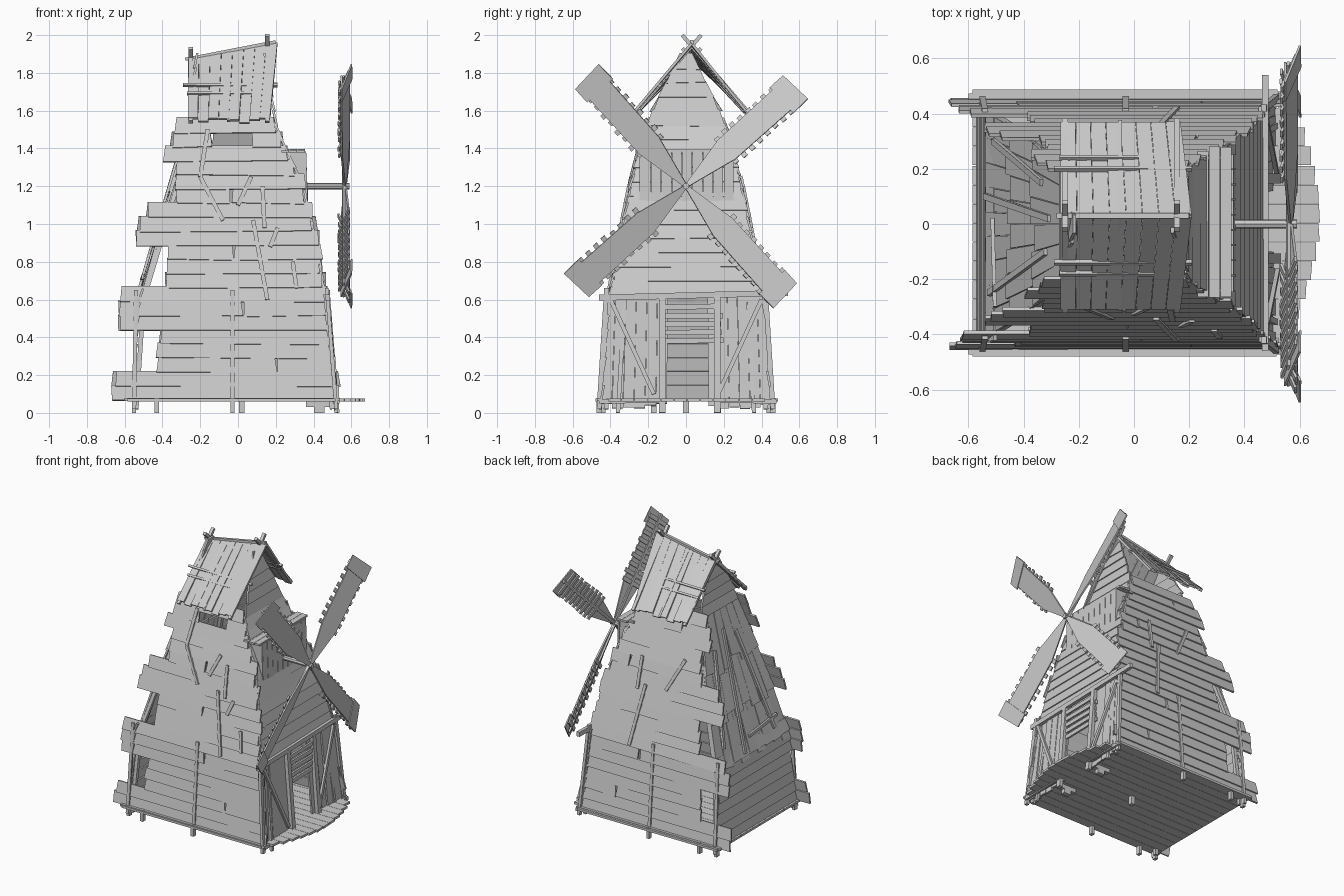
import bpy, bmesh, math, random
from mathutils import Vector as V

if "Cube" in bpy.data.objects:
    bpy.data.objects.remove(bpy.data.objects["Cube"])
random.seed(4)
R = random.uniform

def interp(tab, z):
    for (a, p), (b, q) in zip(tab, tab[1:]):
        if z <= b:
            return p + (q - p) * (z - a) / (b - a)
    return tab[-1][1]

# body profile by height: half depth, right wall, left wall, long plank ends
YW = lambda z: interp([(0, .445), (.6, .405), (.9, .35), (1.2, .29), (1.55, .20), (1.92, .02)], z)
XR = lambda z: interp([(0, .52), (.6, .46), (.9, .41), (1.2, .34), (1.5, .2), (1.95, .13)], z)
XL = lambda z: interp([(0, -.56), (.6, -.52), (.9, -.43), (1.35, -.3), (1.55, -.25), (1.95, -.21)], z)
XLONG = lambda z: interp([(0, -.68), (.55, -.63), (1.0, -.52), (1.4, -.38), (1.6, -.29)], z)

class Part:
    """Collects boards and beams into one mesh object."""
    def __init__(self, name):
        self.name, self.bm = name, bmesh.new()

    def board(self, a, b, c, d, t=.012):
        a, b, c, d = map(V, (a, b, c, d))
        n = (c - a).cross(d - b).normalized() * t / 2
        lo = [self.bm.verts.new(p - n) for p in (a, b, c, d)]
        hi = [self.bm.verts.new(p + n) for p in (a, b, c, d)]
        self.bm.faces.new(lo[::-1])
        self.bm.faces.new(hi)
        for i in range(4):
            j = (i + 1) % 4
            self.bm.faces.new((lo[i], lo[j], hi[j], hi[i]))

    def beam(self, p, q, w=.022, t=.02, face=(0, 1, 0)):
        p, q = V(p), V(q)
        s = (q - p).cross(V(face)).normalized() * w / 2
        self.board(p - s, p + s, q + s, q - s, t)

    def done(self):
        bmesh.ops.recalc_face_normals(self.bm, faces=self.bm.faces)
        me = bpy.data.meshes.new(self.name)
        self.bm.to_mesh(me)
        self.bm.free()
        ob = bpy.data.objects.new(self.name, me)
        bpy.context.collection.objects.link(ob)
        return ob

# floor with rounded porch end
floor = Part("floor")
n = 14
for i in range(n):
    y0, y1 = -.48 + i * .97 / n, -.48 + (i + 1) * .97 / n - .002
    m = (y0 + y1) / 2
    x1 = .67 - .62 * (m - .03) ** 2 if abs(m) < .44 else .52
    floor.board((-.585, y0, .067), (x1 + R(-.006, .006), y0, .067), (x1, y1, .067), (-.585, y1, .067), .016)
floor.done()

# feet and skids under the floor
feet = Part("feet")
for x, y in ((-.55, -.44), (-.55, .44), (-.43, -.46), (-.43, .46), (-.03, -.46), (-.03, .46)):
    feet.beam((x, y, 0), (x, y, .08), .022, .03)
for y in (-.17, .17):
    feet.beam((.43, y, 0), (.43, y, .06), .055, .03)
    feet.beam((.36, y, .045), (.5, y, .045), .03, .03)
feet.beam((.02, 0, 0), (.02, 0, .06), .03, .03)
for s in (-1, 1):
    feet.beam((-.6, s * .462, .07), (.54, s * .462, .07), .016, .02)
feet.done()

# front and back walls: staggered overlapping planks with a window gap near the top
for s, name in ((-1, "front_wall"), (1, "back_wall")):
    w = Part(name)
    h = .0745
    for i in range(20):
        z0 = .065 + i * h
        z1 = z0 + h + .008
        zm = z0 + h / 2
        long = any(a < zm < b for a, b in ((0, .22), (.44, .66), (.88, 1.11), (1.33, 1.52)))
        l = (XLONG(zm) + R(-.01, .025)) if long else -.455 + .1 * zm + R(-.01, .01)
        r = XR(zm) + R(-.005, .035)
        spans = [(l, r)]
        if s < 0 and 1.38 < zm < 1.5:
            spans = [(l, -.14), (.07, r)]
        elif i % 4 == 2:
            c = R(-.15, .25)
            spans = [(l, c), (c + .004, r)]
        for a, b in spans:
            e0, e1 = R(-.008, .008), R(-.008, .008)
            yb, yt = s * (YW(z0) + .009), s * YW(min(z1, 1.56))
            w.board((a + e0, yb, z0 + e1 * .6), (b - e0, yb, z0 - e1 * .6),
                    (b - .008, yt, z1), (a + .004, yt, z1))
    w.done()

    # battens and loose repair strips on this wall
    b = Part(name.replace("wall", "battens"))
    strips = [(-.03, .02, -.03, .65), (-.55, .02, -.54, .65), (.08, 1.02, .155, .6), (-.2, 1.25, -.08, 1.02),
              (.13, 1.2, .14, .98), (.21, .98, .17, .88), (-.16, 1.5, -.2, 1.25), (.29, .8, .31, .66),
              (0, 1.1, .07, 1.25)]
    for x0, z0, x1, z1 in strips[:9 if s < 0 else 5]:
        b.beam((x0, s * (YW(z0) + .016), z0), (x1, s * (YW(z1) + .016), z1), .022, .012)
    b.done()

# corner posts following the bent wall profile
posts = Part("corner_posts")
for s in (-1, 1):
    for X in (XL, XR):
        zs = (.02, .6, .9, 1.2, 1.52)
        for a, b in zip(zs, zs[1:]):
            k = .02 if X is XL else -.02
            posts.beam((X(a) + k, s * (YW(a) - .02), a), (X(b) + k, s * (YW(b) - .02), b), .024, .024)
posts.done()

# left wall: horizontal planks below, upright planks above
left = Part("left_wall")
for i in range(8):
    z0 = .065 + i * .073
    z1 = z0 + .082
    y0, y1 = -YW(z0) - R(-.02, .02), YW(z0) + R(-.02, .02)
    left.board((XL(z0) - .010, y0, z0), (XL(z0) - .010, y1, z0 + R(-.006, .006)), (XL(z1), y1, z1), (XL(z1), y0, z1))
for za, zb, n in ((.58, .93, 9), (.9, 1.23, 8), (1.2, 1.54, 6)):
    for i in range(n):
        a, c = -1 + 2 * i / n, -1 + 2 * (i + .97) / n
        z0, z1 = za - R(0, .07), zb + R(-.01, .02)
        left.board((XL(z0) - .010, a * YW(z0), z0), (XL(z0) - .010, c * YW(z0), z0 + R(-.015, .015)),
                   (XL(z1), c * YW(z1), z1), (XL(z1), a * YW(z1), z1))
for a, za, c, zc in ((-.25, .65, -.1, 1.35), (.1, .6, .02, 1.4), (.3, .7, .15, 1.3), (-.3, .72, .02, .69)):
    left.beam((XL(za) - .02, a, za), (XL(zc) - .02, c, zc), .024, .014, (1, 0, 0))
left.done()

# gable ends and upper right wall
upper = Part("upper_walls")
def row(X, z0, z1, sgn):
    y0, y1 = YW(z0) + R(-.01, .015), YW(z1)
    upper.board((X(z0) + sgn * .009, -y0, z0), (X(z0) + sgn * .009, y0, z0 + R(-.006, .006)),
                (X(z1), y1, z1 + .01), (X(z1), -y1, z1 + .01))
for i in range(17):
    row(XR, .62 + i * .075, .695 + i * .075, 1)
for i in range(5):
    row(XL, 1.52 + i * .075, 1.595 + i * .075, -1)
upper.done()

# lower right wall: upright planks either side of the doorway
door = Part("right_wall_lower")
for a, b, n in ((-.45, -.1, 6), (.12, .45, 6)):
    for i in range(n):
        y0, y1 = a + (b - a) * i / n, a + (b - a) * (i + .98) / n
        z0, o = .02 + R(0, .03), R(-.006, .006)
        door.board((.505 + o, y0, z0), (.505 + o, y1, z0), (.455 + o, y1 * .95, .63), (.455 + o, y0 * .95, .63))
door.done()
frame = Part("door_frame")
X = (1, 0, 0)
frame.beam((.475, -.46, .61), (.475, .54, .635), .032, .024, X)
for y in (-.125, .165):
    frame.beam((.525, y, .0), (.475, y, .62), .035, .025, X)
for s in (-1, 1):
    frame.beam((.475, s * .4, .6), (.52, s * .17, .1), .022, .016, X)
    frame.beam((.52, s * .46, .02), (.47, s * .42, .66), .026, .02, X)
    frame.beam((.52, s * .36, .0), (.42, s * .31, .86), .022, .018, X)
for k, z in enumerate((.38, .425, .47, .515, .56)):
    frame.beam((.48, -.12 - R(0, .03), z), (.48, .17 + R(0, .03), z + R(-.006, .006)), .028, .014, X)
frame.beam((.53, -.46, .06), (.53, -.12, .065), .022, .016, X)
frame.beam((.53, .17, .065), (.53, .48, .06), .022, .016, X)
frame.done()

# boxed housing that carries the sail shaft
box = Part("shaft_housing")
for i in range(9):
    y0 = -.24 + i * .055
    box.board((.365, y0, 1.05 + R(-.03, .05)), (.365, y0 + .052, 1.05 + R(-.03, .05)), (.355, y0 + .052, 1.385), (.355, y0, 1.385))
for i in range(3):
    x = .25 + i * .042
    box.beam((x, -.25 - R(0, .02), 1.385), (x, .26 + R(0, .02), 1.39), .04, .014, (0, 0, 1))
for s in (-1, 1):
    box.board((.27, s * .24, 1.38), (.36, s * .24, 1.38), (.37, s * .24, 1.05), (.37, s * .24, 1.03))
box.done()

# roof: planks down each slope, battens and crossed end rafters
roof = Part("roof")
ridge = lambda x: 1.87 + (x + .27) * .18
n = 8
for s in (-1, 1):
    for i in range(n):
        x0, x1 = -.265 + i * .435 / n, -.265 + (i + .98) * .435 / n
        top0, top1 = x0 + .04 * i / n, x1 + .04 * (i + 1) / n
        e = R(-.01, .02)
        p = lambda x, f, xt: (x + (xt - x) * f, .03 + s * .335 * (1 - f), 1.54 + e * (1 - f) + (ridge(xt) - 1.54) * f)
        roof.board(p(x0, 0, top0), p(x1, 0, top1), p(x1, 1, top1), p(x0, 1, top0), .014)
    for z, xa, xb in ((1.735, -.29, .21), (1.69, -.27, .17)):
        y = .03 + s * (.335 * (1.92 - z) / .38 + .006)
        roof.beam((xa, y, z), (xb, y, z + R(-.006, .006)), .014, .016, (0, s * .7, .6))
    for x, t in ((-.25, 1.93), (.155, 2.0)):
        roof.beam((x, .03 + s * .345, 1.54), (x, .03 - s * .05, t), .02, .022, (1, 0, 0))
    roof.beam((-.05, .03 + s * .34, 1.545), (-.05, .03, 1.91), .016, .014, (1, 0, 0))
roof.beam((-.28, .03, 1.872), (.2, .03, 1.965), .02, .016, (0, 0, 1))
roof.done()

# sail shaft
bpy.ops.mesh.primitive_cylinder_add(vertices=8, radius=.017, depth=.3, location=(.44, 0, 1.2), rotation=(0, math.pi / 2, 0))
bpy.context.object.name = "sail_shaft"

# four pitched sails: tapered root, panel and protruding slats
for k in range(4):
    sail = Part("sail_%d" % (k + 1))
    a = math.radians(42 + 90 * k)
    d, t = V((0, math.cos(a), math.sin(a))), V((-.3, -math.sin(a), math.cos(a)))
    nrm = d.cross(t).normalized()
    c = V((.568, 0, 1.2))
    P = lambda r, u, o=0: c + d * r + t * u + nrm * o
    sail.board(P(.0, -.008), P(.0, .008), P(.29, .068), P(.29, -.068), .01)
    sail.board(P(.28, -.068), P(.28, .068), P(.72, .072), P(.72, -.072), .01)
    sail.board(P(.68, -.095, .006), P(.68, .09, .006), P(.775, .09, .006), P(.79, -.09, .006), .008)
    sail.beam(P(0, 0, -.01), P(.78, 0, -.01), .02, .012, nrm)
    for i in range(9):
        r, u = .285 + i * .056, .088 + R(-.006, .006)
        sail.beam(P(r, -u, -.008), P(r + R(-.006, .006), u, -.008), .028, .01, nrm)
    sail.done()
